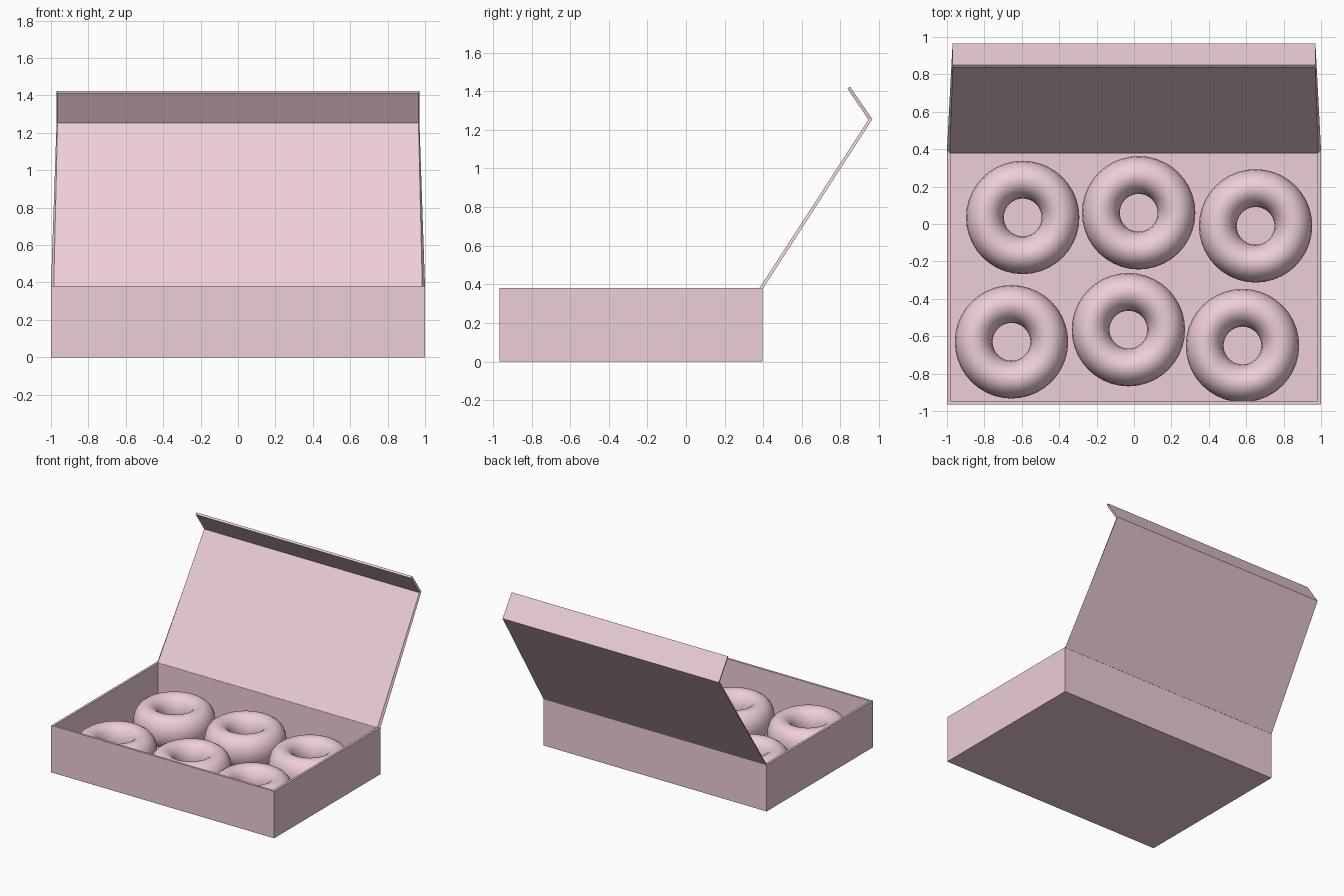
import bpy, bmesh, math

if "Cube" in bpy.data.objects:
    bpy.data.objects.remove(bpy.data.objects["Cube"])

pink = bpy.data.materials.new("pink")
pink.diffuse_color = (0.85, 0.62, 0.69, 1)
pink.use_nodes = True
pink.node_tree.nodes["Principled BSDF"].inputs["Base Color"].default_value = pink.diffuse_color


def make_object(name, bm):
    bmesh.ops.recalc_face_normals(bm, faces=bm.faces)
    mesh = bpy.data.meshes.new(name)
    bm.to_mesh(mesh)
    bm.free()
    obj = bpy.data.objects.new(name, mesh)
    bpy.context.collection.objects.link(obj)
    mesh.materials.append(pink)
    return obj


# Open tray: a block with its top inset and pushed down
X, Y0, Y1, H = 1.0, -0.965, 0.395, 0.38
WALL, FLOOR = 0.025, 0.02
bm = bmesh.new()
bmesh.ops.create_cube(bm, size=1)
for v in bm.verts:
    v.co = (v.co.x * 2 * X, (Y0 + Y1) / 2 + v.co.y * (Y1 - Y0), (v.co.z + 0.5) * H)
bm.faces.ensure_lookup_table()
top = max(bm.faces, key=lambda f: f.calc_center_median().z)
bmesh.ops.inset_region(bm, faces=[top], thickness=WALL)
ext = bmesh.ops.extrude_discrete_faces(bm, faces=[top])
for v in ext["faces"][0].verts:
    v.co.z = FLOOR
make_object("box_tray", bm)

# Lid with folded front flap: side profile as (half width, y, z), inner then outer
inner = [(0.985, 0.38, 0.38), (0.965, 0.945, 1.253), (0.965, 0.836, 1.413)]
outer = [(1.0, 0.397, 0.376), (0.97, 0.965, 1.255), (0.97, 0.849, 1.424)]
bm = bmesh.new()
rows = [[(bm.verts.new((-w, y, z)), bm.verts.new((w, y, z))) for w, y, z in side]
        for side in (inner, outer)]
for row in rows:
    for a, b in zip(row, row[1:]):
        bm.faces.new((a[0], a[1], b[1], b[0]))
for i in (0, 2):
    a, b = rows[0][i], rows[1][i]
    bm.faces.new((a[0], a[1], b[1], b[0]))
for s in (0, 1):
    for i in (0, 1):
        bm.faces.new((rows[0][i][s], rows[0][i + 1][s], rows[1][i + 1][s], rows[1][i][s]))
make_object("lid", bm)

# Six doughnuts sitting slightly unevenly on the tray floor
centres = [(-0.595, 0.035), (0.025, 0.06), (0.65, -0.01),
           (-0.655, -0.63), (-0.03, -0.565), (0.58, -0.65)]
for i, (x, y) in enumerate(centres):
    bpy.ops.mesh.primitive_torus_add(major_radius=0.202, minor_radius=0.101,
                                     major_segments=40, minor_segments=20,
                                     location=(x, y, FLOOR + 0.13))
    d = bpy.context.object
    d.name = f"doughnut_{i + 1}"
    d.scale.z = 1.29
    d.data.materials.append(pink)
    bpy.ops.object.shade_smooth()
